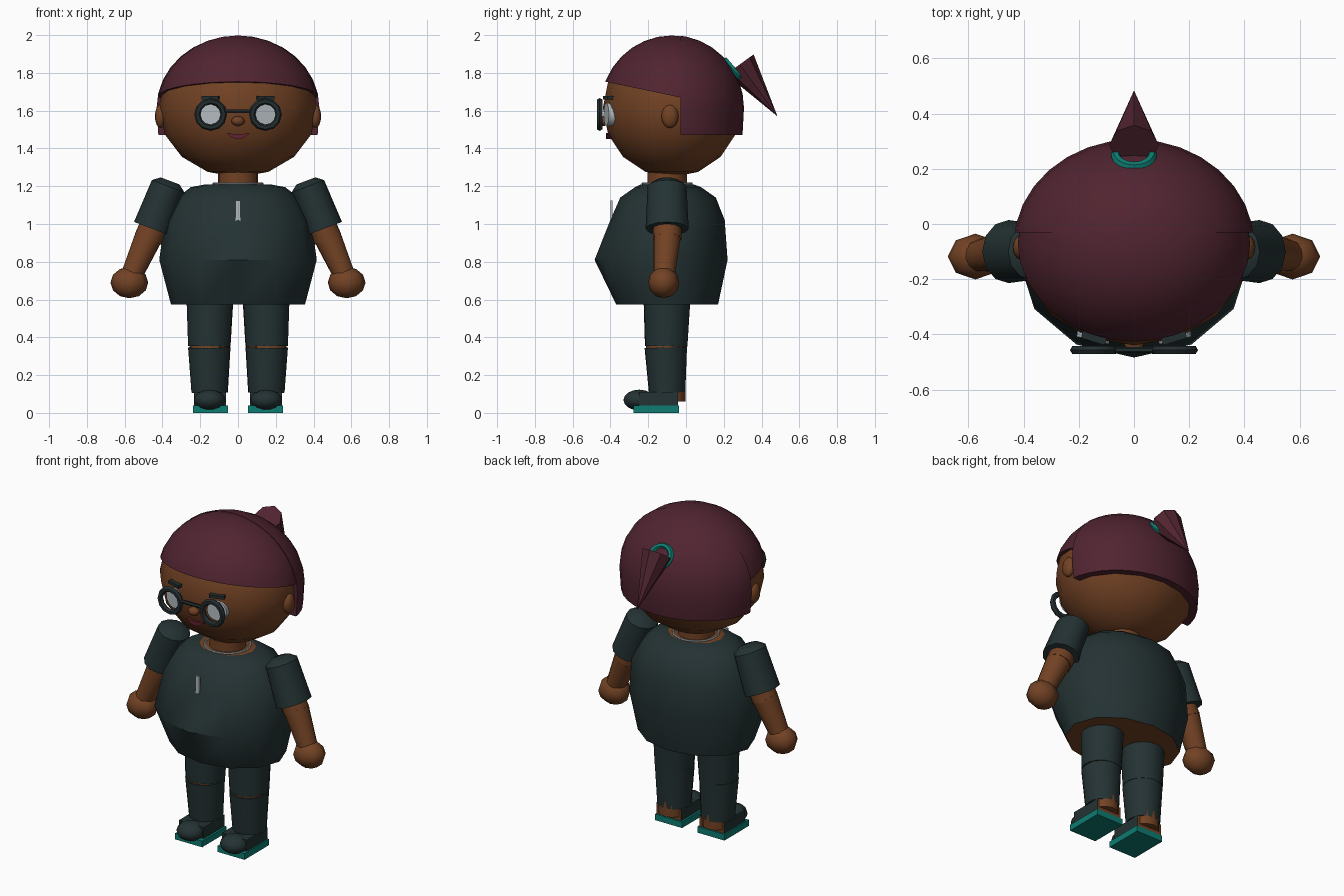
import bpy, bmesh
from math import sin, cos, pi, radians
from mathutils import Vector, Matrix

if "Cube" in bpy.data.objects:
    bpy.data.objects.remove(bpy.data.objects["Cube"])


def material(name, rgb):
    lin = [((c / 255 + 0.055) / 1.055) ** 2.4 for c in rgb] + [1]
    m = bpy.data.materials.new(name)
    m.use_nodes = True
    m.diffuse_color = lin
    m.node_tree.nodes["Principled BSDF"].inputs["Base Color"].default_value = lin
    return m


SKIN = material("brown skin", (114, 66, 36))
HAIR = material("maroon hair", (80, 36, 48))
CLOTH = material("dark slate cloth", (36, 50, 51))
FRAME = material("dark frame", (36, 46, 48))
TEAL = material("teal", (14, 124, 114))
PALE = material("pale grey", (178, 186, 190))
LIPS = material("plum lips", (98, 34, 46))


def finish(name, bm, mats, angle=40, matrix=None):
    """Turn a bmesh into a shaded object."""
    if matrix:
        bm.transform(matrix)
    bmesh.ops.recalc_face_normals(bm, faces=bm.faces)
    me = bpy.data.meshes.new(name)
    bm.to_mesh(me)
    bm.free()
    for m in mats if isinstance(mats, tuple) else (mats,):
        me.materials.append(m)
    me.shade_smooth()
    me.set_sharp_from_angle(angle=radians(angle))
    ob = bpy.data.objects.new(name, me)
    bpy.context.collection.objects.link(ob)
    return ob


def place(at, axis=(0, 0, 1)):
    rot = Vector(axis).to_track_quat('Z', 'Y').to_matrix().to_4x4()
    return Matrix.Translation(at) @ rot


def ball_mesh(at, r, seg, rings):
    bm = bmesh.new()
    bmesh.ops.create_uvsphere(bm, u_segments=seg, v_segments=rings, radius=1)
    bm.transform(Matrix.Translation(at) @ Matrix.Diagonal((*r, 1)))
    return bm


def ball(name, at, r, mat, seg=16, rings=8, angle=50):
    return finish(name, ball_mesh(at, r, seg, rings), mat, angle)


def box(name, at, size, mat, turn=0):
    bm = bmesh.new()
    bmesh.ops.create_cube(bm, size=1)
    bm.transform(Matrix.Diagonal((*size, 1)))
    return finish(name, bm, mat, 30, Matrix.Translation(at) @ Matrix.Rotation(turn, 4, 'Z'))


def loft_mesh(rings, sides):
    """Capped stack of ellipses given as (z, x radius, y radius, y centre)."""
    bm = bmesh.new()
    loops = [[bm.verts.new((rx * cos(2 * pi * i / sides), yc + ry * sin(2 * pi * i / sides), z))
              for i in range(sides)] for z, rx, ry, yc in rings]
    for a, b in zip(loops, loops[1:]):
        for i in range(sides):
            j = (i + 1) % sides
            bm.faces.new((a[i], a[j], b[j], b[i]))
    bm.faces.new(loops[0])
    bm.faces.new(loops[-1])
    return bm


def limb(name, a, b, r1, r2, mat, sides=12, dome=0):
    """Tapered tube from a to b, with an optional bevelled cap at a."""
    d = Vector(b) - Vector(a)
    rings = [(0, r1, r1, 0), (d.length, r2, r2, 0)]
    if dome:
        rings.insert(0, (-dome, r1 * 0.58, r1 * 0.58, 0))
    return finish(name, loft_mesh(rings, sides), mat, 40, place(a, d))


def ring(name, at, axis, R, r, mat, seg=24, sides=6):
    bm = bmesh.new()
    rows = []
    for i in range(seg):
        t = 2 * pi * i / seg
        rows.append([bm.verts.new(((R + r * cos(2 * pi * k / sides)) * cos(t),
                                   (R + r * cos(2 * pi * k / sides)) * sin(t),
                                   r * sin(2 * pi * k / sides))) for k in range(sides)])
    for i in range(seg):
        a, b = rows[i], rows[(i + 1) % seg]
        for k in range(sides):
            m = (k + 1) % sides
            bm.faces.new((a[k], b[k], b[m], a[m]))
    return finish(name, bm, mat, 50, place(at, axis))


# Head, ears, nose
HEAD = Vector((0, -0.075, 1.615))
ball("head", HEAD, (0.42, 0.365, 0.367), SKIN)
ball("nose", (0, -0.435, 1.545), (0.035, 0.03, 0.026), SKIN, 12, 8)


# Hair: sphere caps trimmed by planes
def hair(name, r, low, cuts):
    bm = ball_mesh((0, 0, 0), r, 32, 16)
    for v in bm.verts:
        if v.co.z < 0:
            v.co.z *= low
    bm.transform(Matrix.Translation(HEAD))
    for co, no in cuts:
        geom = bm.verts[:] + bm.edges[:] + bm.faces[:]
        bmesh.ops.bisect_plane(bm, geom=geom, plane_co=co, plane_no=no, clear_inner=True)
        bmesh.ops.holes_fill(bm, edges=[e for e in bm.edges if e.is_boundary])
    finish(name, bm, HAIR, 35)


hair("front_hair", (0.428, 0.378, 0.383), 1, [((0, -0.03, 1.67), (0, 0.21, 1)),
                                             ((0, -0.02, 0), (0, -1, 0))])
hair("back_hair", (0.436, 0.382, 0.385), 1.8, [((0, 0, 1.47), (0, 0, 1)),
                                              ((0, -0.03, 0), (0, 1, 0))])

# Ponytail and its band
limb("ponytail", (0, 0.285, 1.845), (0, 0.482, 1.573), 0.09, 0.001, HAIR, 8)
ring("hair_band", (0, 0.252, 1.815), (0, 0.75, 0.65), 0.066, 0.017, TEAL)

# Mouth: a thin smiling strip
bm = bmesh.new()
cols = []
for i in range(9):
    t = i / 4 - 1
    z = 1.463 + 0.016 * t * t
    h = 0.011 * (1 - t * t) + 0.002
    cols.append([bm.verts.new((0.058 * t, y, z + k)) for y, k in
                 ((-0.424, -h), (-0.424, h), (-0.395, h), (-0.395, -h))])
for a, b in zip(cols, cols[1:]):
    for k in range(4):
        bm.faces.new((a[k], b[k], b[(k + 1) % 4], a[(k + 1) % 4]))
bm.faces.new(cols[0])
bm.faces.new(cols[-1])
finish("mouth", bm, LIPS)

# Torso with a bare underside and collar
bm = loft_mesh([(0.575, 0.355, 0.27, -0.10), (0.81, 0.417, 0.352, -0.132),
                (1.02, 0.388, 0.303, -0.098), (1.14, 0.32, 0.253, -0.095),
                (1.195, 0.25, 0.175, -0.095), (1.21, 0.17, 0.14, -0.10)], 12)
bm.faces.ensure_lookup_table()
for f in bm.faces:
    if len(f.verts) > 4:
        f.material_index = 1
finish("shirt", bm, (CLOTH, SKIN), 45)
limb("neck", (0, -0.1, 1.17), (0, -0.1, 1.3), 0.105, 0.105, SKIN, 16)
ring("necklace", (0, -0.1, 1.214), (0, 0, 1), 0.13, 0.006, PALE)
box("zip_pull", (0, -0.394, 1.07), (0.026, 0.012, 0.11), PALE)

# Glasses bridge
limb("bridge", (-0.075, -0.457, 1.597), (0.075, -0.457, 1.597), 0.011, 0.011, FRAME, 6)

for s, side in ((1, "left"), (-1, "right")):
    # Face details
    ball(side + "_ear", (s * 0.41, -0.085, 1.57), (0.03, 0.045, 0.062), SKIN, 12, 8)
    limb(side + "_eye", (s * 0.14, -0.38, 1.58), (s * 0.15, -0.422, 1.58), 0.064, 0.06, PALE, 16)
    ring(side + "_rim", (s * 0.145, -0.457, 1.58), (0, 1, 0), 0.07, 0.017, FRAME, 12)
    box(side + "_eyebrow", (s * 0.145, -0.412, 1.668), (0.09, 0.03, 0.018), FRAME, s * 0.3)

    # Arm
    sleeve = limb(side + "_sleeve", (s * 0.37, 0, 1.2), (s * 0.455, 0, 0.975),
                  0.092, 0.102, CLOTH, 12, 0.03)
    sleeve.data.transform(Matrix.Translation((0, -0.1, 0)) @ Matrix.Diagonal((1, 1.12, 1, 1)))
    limb(side + "_upper_arm", (s * 0.44, -0.1, 1.0), (s * 0.475, -0.1, 0.92), 0.076, 0.076, SKIN)
    limb(side + "_forearm", (s * 0.472, -0.1, 0.935), (s * 0.56, -0.115, 0.735), 0.074, 0.058, SKIN)
    ball(side + "_hand", (s * 0.575, -0.118, 0.69), (0.1, 0.083, 0.083), SKIN, 8, 6, 60)

    # Leg
    limb(side + "_thigh", (s * 0.148, -0.1, 0.65), (s * 0.152, -0.105, 0.352), 0.127, 0.113, CLOTH, 16)
    limb(side + "_knee", (s * 0.152, -0.105, 0.37), (s * 0.152, -0.105, 0.33), 0.106, 0.106, SKIN, 16)
    limb(side + "_shin", (s * 0.152, -0.107, 0.347), (s * 0.15, -0.1, 0.108), 0.113, 0.097, CLOTH, 16)
    limb(side + "_ankle", (s * 0.15, -0.085, 0.15), (s * 0.15, -0.085, 0.06), 0.083, 0.083, SKIN)

    # Shoe with a bare heel
    shoe = box(side + "_shoe", (s * 0.148, -0.145, 0.075), (0.17, 0.205, 0.07), (CLOTH, SKIN))
    for p in shoe.data.polygons:
        p.material_index = int(p.normal.y > 0.9)
    ball(side + "_toe", (s * 0.15, -0.248, 0.068), (0.083, 0.083, 0.055), CLOTH, 12, 8)
    box(side + "_sole", (s * 0.146, -0.157, 0.019), (0.186, 0.24, 0.038), TEAL)
